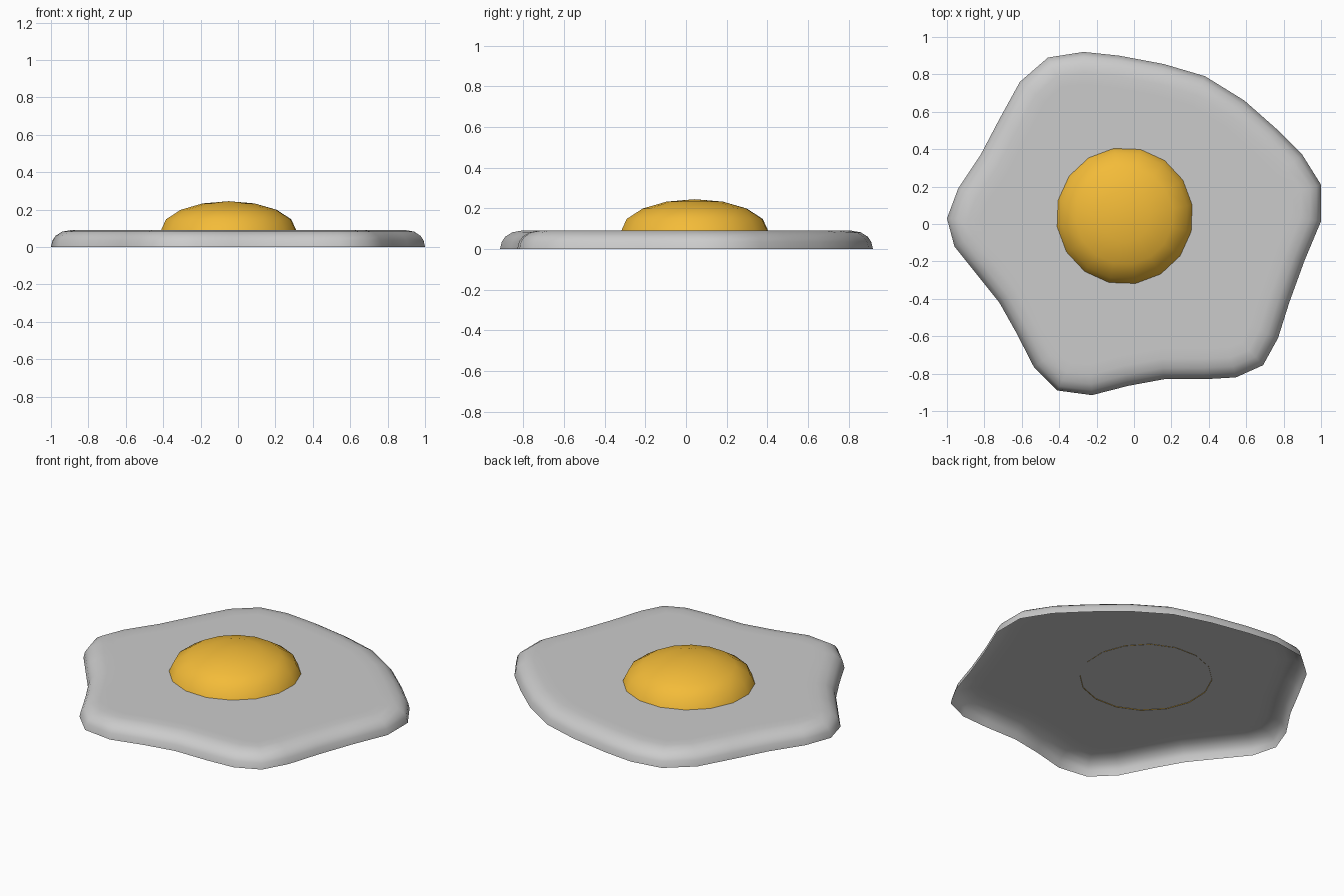
import bpy, bmesh, math
from mathutils import Vector

if "Cube" in bpy.data.objects:
    bpy.data.objects.remove(bpy.data.objects["Cube"])

# Wavy outline of the egg white, counter-clockwise from above
OUTLINE = [(1.0, .21), (.9, .37), (.76, .51), (.59, .66), (.38, .79), (.16, .855),
           (-.08, .9), (-.27, .92), (-.46, .89), (-.61, .76), (-.72, .56), (-.82, .37),
           (-.94, .19), (-1.0, .03), (-.96, -.12), (-.84, -.27), (-.72, -.42),
           (-.63, -.58), (-.535, -.765), (-.41, -.89), (-.225, -.915), (-.03, -.865),
           (.16, -.83), (.375, -.83), (.545, -.82), (.69, -.755), (.77, -.61),
           (.83, -.42), (.91, -.2), (1.0, .015)]
# Rounded rim: (inset, height)
RIM = [(0, 0), (.008, .035), (.025, .06), (.06, .082), (.11, .091), (.17, .091)]


def finish(name, bm):
    me = bpy.data.meshes.new(name)
    bm.to_mesh(me)
    bm.free()
    for p in me.polygons:
        p.use_smooth = True
    ob = bpy.data.objects.new(name, me)
    bpy.context.collection.objects.link(ob)
    return ob


def bridge(bm, a, b):
    n = len(a)
    for i in range(n):
        j = (i + 1) % n
        bm.faces.new((a[i], a[j], b[j], b[i]))


# Egg white: thin shell, open underneath
pts = [Vector(p) for p in OUTLINE]
n = len(pts)
inward = []
for i in range(n):
    t = ((pts[i] - pts[i - 1]).normalized() + (pts[(i + 1) % n] - pts[i]).normalized()).normalized()
    inward.append(Vector((-t.y, t.x)))
bm = bmesh.new()
rings = []
for d, z in RIM:
    rings.append([bm.verts.new((*(p + v * d), z)) for p, v in zip(pts, inward)])
for a, b in zip(rings, rings[1:]):
    bridge(bm, a, b)
bm.faces.new(rings[-1])
finish("egg_white", bm)

# Yolk: flattened dome with an open base just below the white's surface
SEG, R, H, Z0 = 16, .367, .157, .088
bm = bmesh.new()
rings = []
for k in range(4):
    e = math.radians(22.5 * k)
    ring = []
    for i in range(SEG):
        a = math.tau * (i + .5) / SEG - math.radians(2)
        ring.append(bm.verts.new((-.05 + R * math.cos(e) * math.cos(a),
                                  .043 + R * math.cos(e) * math.sin(a),
                                  Z0 + H * math.sin(e))))
    rings.append(ring)
for a, b in zip(rings, rings[1:]):
    bridge(bm, a, b)
top = bm.verts.new((-.05, .043, Z0 + H))
for i in range(SEG):
    bm.faces.new((rings[-1][i], rings[-1][(i + 1) % SEG], top))
yolk = finish("yolk", bm)
mat = bpy.data.materials.new("yolk_orange")
mat.diffuse_color = (.9, .5, .04, 1)
mat.use_nodes = True
mat.node_tree.nodes["Principled BSDF"].inputs["Base Color"].default_value = mat.diffuse_color
yolk.data.materials.append(mat)
